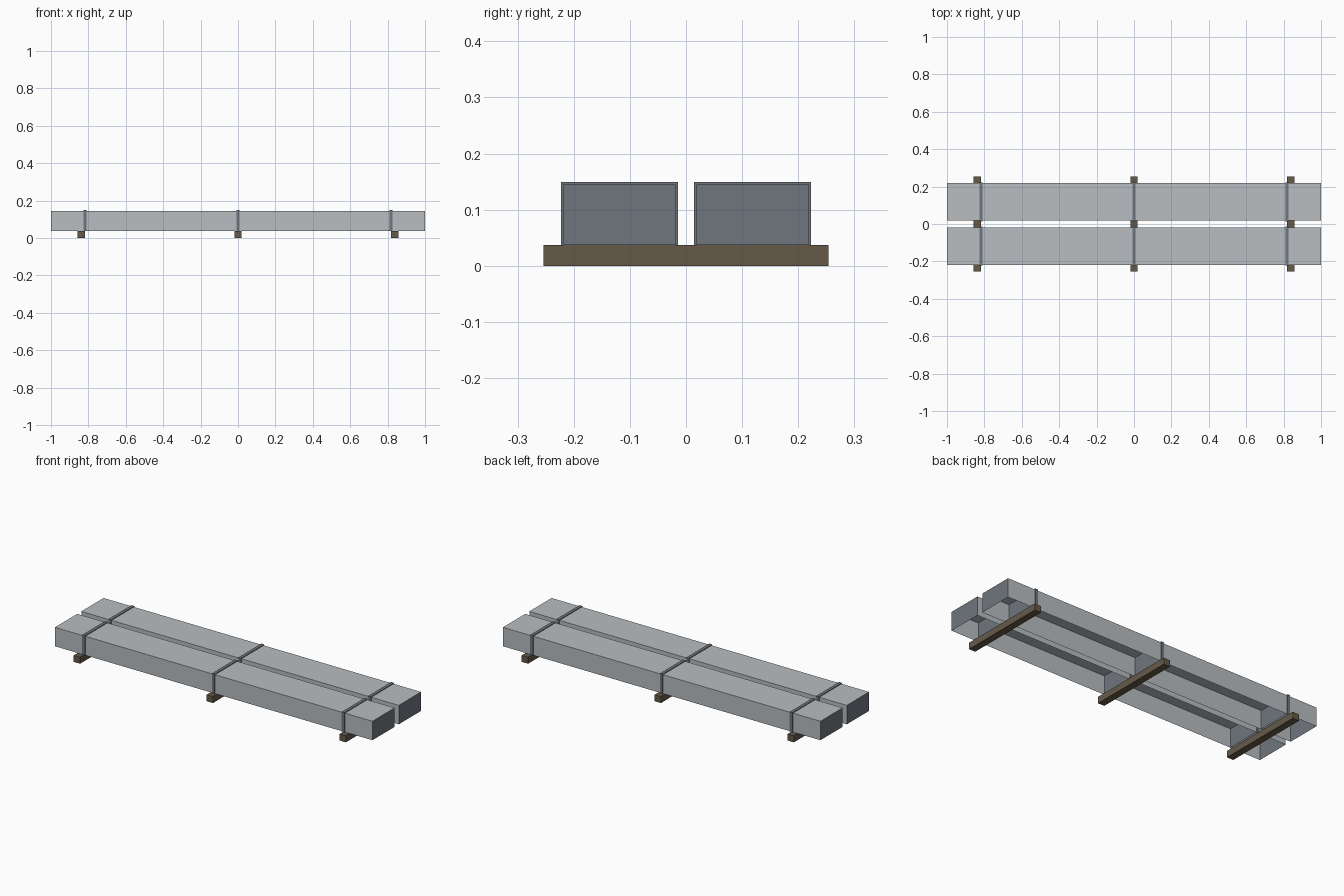
import bpy
import bmesh

if "Cube" in bpy.data.objects:
    bpy.data.objects.remove(bpy.data.objects["Cube"])


def material(name, color):
    m = bpy.data.materials.new(name)
    m.diffuse_color = (*color, 1)
    m.use_nodes = True
    m.node_tree.nodes["Principled BSDF"].inputs["Base Color"].default_value = m.diffuse_color
    return m


sheet_grey = material("light grey", (0.48, 0.51, 0.53))
slate = material("slate blue grey", (0.16, 0.18, 0.21))
timber = material("brown timber", (0.13, 0.102, 0.066))


def box(name, center, size, mats, open_bottom=False, end_slot=0):
    """Box with optional missing underside and a separate colour on the x ends."""
    bm = bmesh.new()
    bmesh.ops.create_cube(bm, size=1)
    for v in bm.verts:
        v.co = [c + p * s for c, p, s in zip(center, v.co, size)]
    bm.normal_update()
    for f in bm.faces:
        if abs(f.normal.x) > 0.9:
            f.material_index = end_slot
    if open_bottom:
        under = [f for f in bm.faces if f.normal.z < -0.9]
        bmesh.ops.delete(bm, geom=under, context='FACES')
    mesh = bpy.data.meshes.new(name)
    bm.to_mesh(mesh)
    bm.free()
    for m in mats:
        mesh.materials.append(m)
    obj = bpy.data.objects.new(name, mesh)
    bpy.context.collection.objects.link(obj)
    return obj


BASE = 0.037      # top of the timber bearers
STACK_H = 0.108
STRAP_H = 0.112

# Timber bearers across the underside
for x in (-0.837, 0, 0.837):
    box("bearer", (x, 0, BASE / 2), (0.04, 0.508, BASE), [timber])

for y in (-0.1185, 0.1185):
    # Long wrapped stack, hollow from below, with darker ends
    box("stack", (0, y, BASE + STACK_H / 2), (2, 0.2, STACK_H),
        [sheet_grey, slate], open_bottom=True, end_slot=1)
    # Binding straps, running right through the stack
    for x in (-0.818, 0, 0.818):
        box("strap", (x, y, BASE + STRAP_H / 2), (0.018, 0.208, STRAP_H),
            [slate], open_bottom=True)
